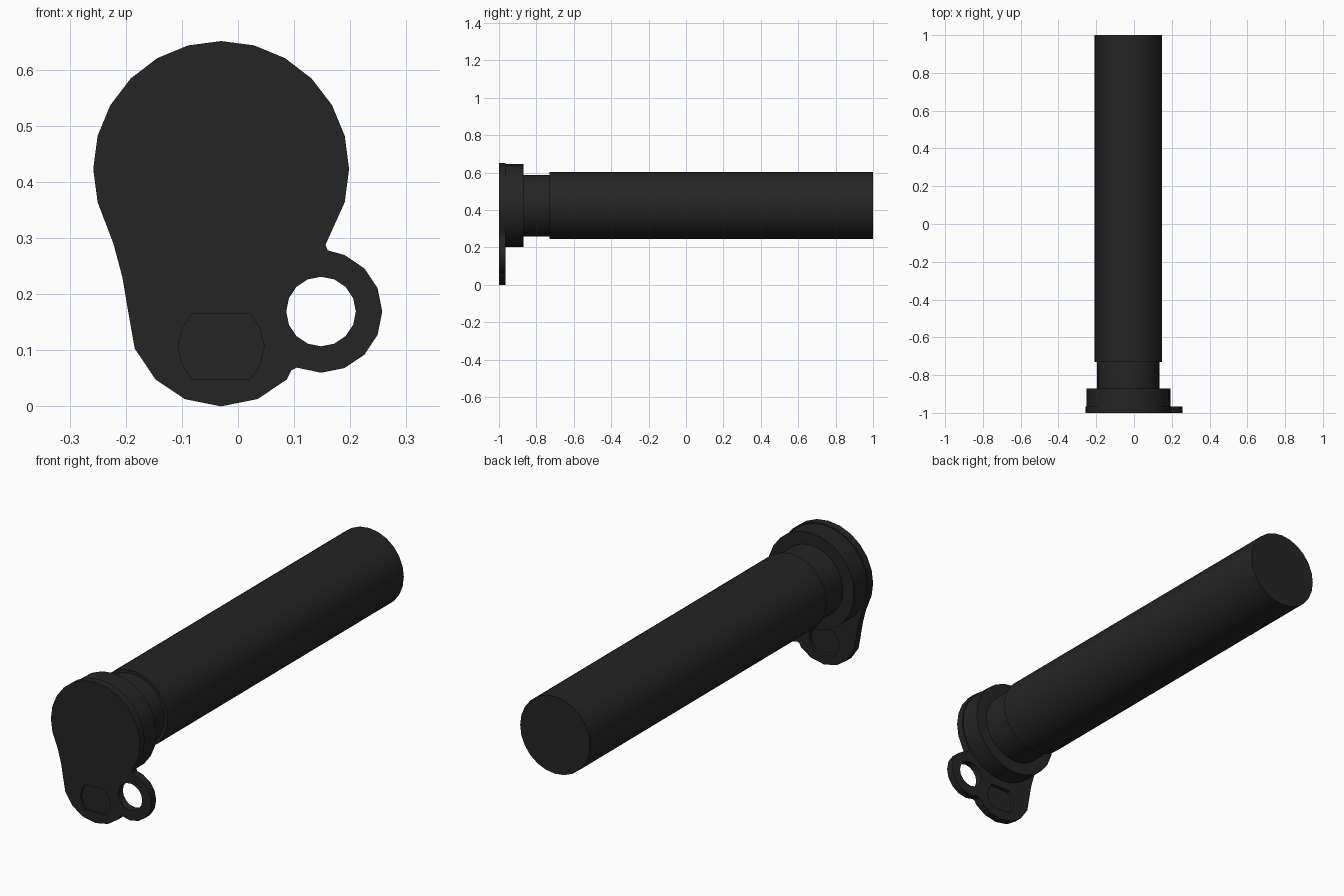
import bpy, bmesh, math

if "Cube" in bpy.data.objects:
    bpy.data.objects.remove(bpy.data.objects["Cube"])

CX, CZ = -0.03, 0.423

black = bpy.data.materials.new("black_metal")
black.diffuse_color = (0.018, 0.018, 0.018, 1)
black.use_nodes = True
black.node_tree.nodes["Principled BSDF"].inputs["Base Color"].default_value = black.diffuse_color


def finish(bm, name):
    bmesh.ops.recalc_face_normals(bm, faces=bm.faces[:])
    me = bpy.data.meshes.new(name)
    bm.to_mesh(me)
    bm.free()
    me.materials.append(black)
    ob = bpy.data.objects.new(name, me)
    bpy.context.collection.objects.link(ob)
    bpy.ops.object.select_all(action='DESELECT')
    ob.select_set(True)
    bpy.context.view_layer.objects.active = ob
    bpy.ops.object.shade_smooth_by_angle(angle=math.radians(30))
    return ob


def arc(cx, cz, r, a0, a1, n):
    """n + 1 points from angle a0 to a1 in degrees."""
    out = []
    for i in range(n + 1):
        a = math.radians(a0 + (a1 - a0) * i / n)
        out.append((cx + r * math.cos(a), cz + r * math.sin(a)))
    return out


def slab(name, loops, y0, y1):
    """Flat plate from an outline and holes, extruded along y."""
    bm = bmesh.new()
    edges = []
    for pts in loops:
        vs = [bm.verts.new((x, y0, z)) for x, z in pts]
        edges += [bm.edges.new((vs[i - 1], vs[i])) for i in range(len(vs))]
    bmesh.ops.triangle_fill(bm, edges=edges, use_beauty=True)
    bmesh.ops.dissolve_limit(bm, angle_limit=0.01, verts=bm.verts[:], edges=bm.edges[:])
    res = bmesh.ops.extrude_face_region(bm, geom=bm.faces[:], use_keep_orig=True)
    for v in res['geom']:
        if isinstance(v, bmesh.types.BMVert):
            v.co.y = y1
    return finish(bm, name)


def lathe(name, profile, n=24):
    """Closed stepped round part along y from (radius, y) pairs."""
    bm = bmesh.new()
    rings = [[bm.verts.new((x, y, z)) for x, z in arc(CX, CZ, r, 0, 360, n)[:-1]]
             for r, y in profile]
    for a, b in zip(rings, rings[1:]):
        for i in range(n):
            bm.faces.new((a[i - 1], a[i], b[i], b[i - 1]))
    bm.faces.new(rings[0])
    bm.faces.new(rings[-1])
    return finish(bm, name)


# Pin: flange, narrow neck and long shaft
lathe("pin_shaft", [(0.222, -0.966), (0.222, -0.87), (0.165, -0.87),
                    (0.165, -0.73), (0.179, -0.73), (0.179, 1.0)])

# Keeper plate outline: round head, tapering tail, side ring
outline = arc(CX, CZ, 0.228, -15, 195, 14)
outline += [(-0.222, 0.29), (-0.206, 0.23), (-0.195, 0.165), (-0.184, 0.103),
            (-0.147, 0.048), (-0.095, 0.013), (-0.03, 0.0), (0.035, 0.013),
            (0.087, 0.048), (0.095, 0.064), (0.105, 0.069)]
outline += arc(0.148, 0.169, 0.109, -90, 67.5, 7)
outline += [(0.16, 0.278), (0.156, 0.288), (0.165, 0.308)]
ring_hole = arc(0.148, 0.169, 0.062, 0, 360, 16)[:-1]
slot = [(sx * x - 0.03, 0.1065 + sz * z) for sx, sz, x, z in (
    (1, 1, 0.052, 0.058), (1, 1, 0.068, 0.034), (1, 1, 0.077, 0),
    (1, -1, 0.068, 0.034), (1, -1, 0.052, 0.058),
    (-1, -1, 0.052, 0.058), (-1, -1, 0.068, 0.034), (-1, 1, 0.077, 0),
    (-1, 1, 0.068, 0.034), (-1, 1, 0.052, 0.058))]
slab("keeper_plate", [outline, ring_hole, slot], -1.0, -0.965)

# Recessed floor closing the slot
slab("slot_floor", [slot], -0.99, -0.983)
